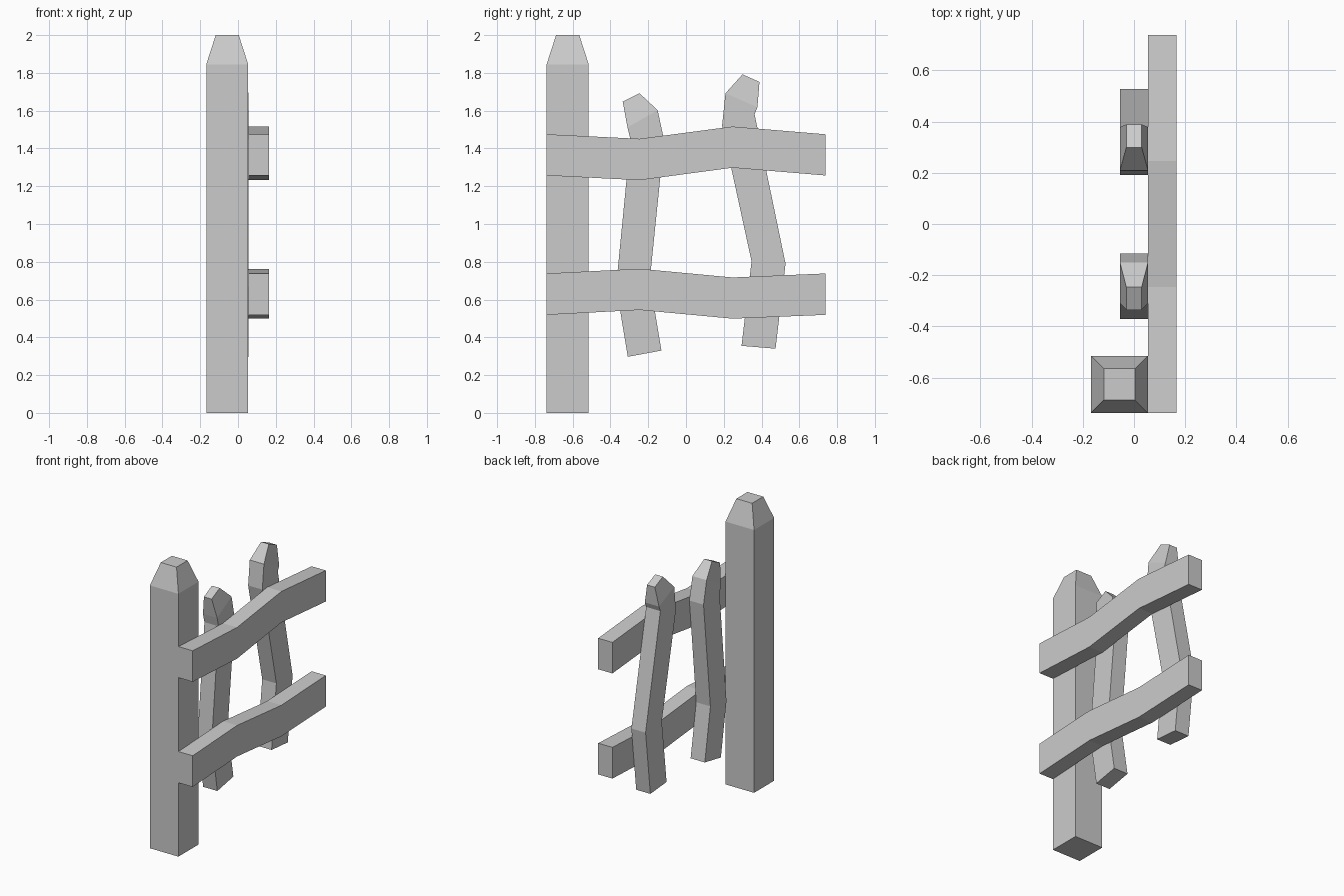
import bpy, bmesh


def beam(name, sections, xc):
    """Loft four-sided sections (y1, z1, y2, z2, half width in x) into a closed beam."""
    bm = bmesh.new()
    rings = []
    for y1, z1, y2, z2, h in sections:
        pts = [(xc - h, y1, z1), (xc + h, y1, z1), (xc + h, y2, z2), (xc - h, y2, z2)]
        rings.append([bm.verts.new(p) for p in pts])
    for a, b in zip(rings, rings[1:]):
        for i in range(4):
            j = (i + 1) % 4
            bm.faces.new((a[i], a[j], b[j], b[i]))
    bm.faces.new(rings[0][::-1])
    bm.faces.new(rings[-1])
    bmesh.ops.recalc_face_normals(bm, faces=bm.faces)
    mesh = bpy.data.meshes.new(name)
    bm.to_mesh(mesh)
    bm.free()
    obj = bpy.data.objects.new(name, mesh)
    bpy.context.collection.objects.link(obj)
    return obj


# Main post with a tapered cap
beam("post", [(-0.738, z, -0.515, z, 0.111) for z in (0, 1.845)]
     + [(-0.688, 2.0, -0.565, 2.0, 0.061)], -0.057)

# Wavy horizontal rails: (y, bottom z, top z) at each bend
rails = {
    "upper_rail": [(-0.738, 1.257, 1.475), (-0.246, 1.232, 1.451),
                   (0.246, 1.298, 1.516), (0.738, 1.257, 1.475)],
    "lower_rail": [(-0.738, 0.519, 0.738), (-0.246, 0.545, 0.763),
                   (0.246, 0.499, 0.717), (0.738, 0.519, 0.738)],
}
for name, pts in rails.items():
    beam(name, [(y, lo, y, hi, 0.055) for y, lo, hi in pts], 0.11)

# Crooked pickets with narrowed tips
W, TIP = 0.055, 0.03
beam("left_picket", [
    (-0.308, 0.297, -0.130, 0.330, W),
    (-0.370, 0.670, -0.192, 0.700, W),
    (-0.294, 1.448, -0.116, 1.443, W),
    (-0.310, 1.512, -0.150, 1.602, W),
    (-0.335, 1.648, -0.246, 1.692, TIP)], 0)
beam("right_picket", [
    (0.294, 0.355, 0.474, 0.340, W),
    (0.347, 0.802, 0.527, 0.790, W),
    (0.191, 1.520, 0.363, 1.581, W),
    (0.209, 1.692, 0.378, 1.618, W),
    (0.299, 1.792, 0.389, 1.752, TIP)], 0)
